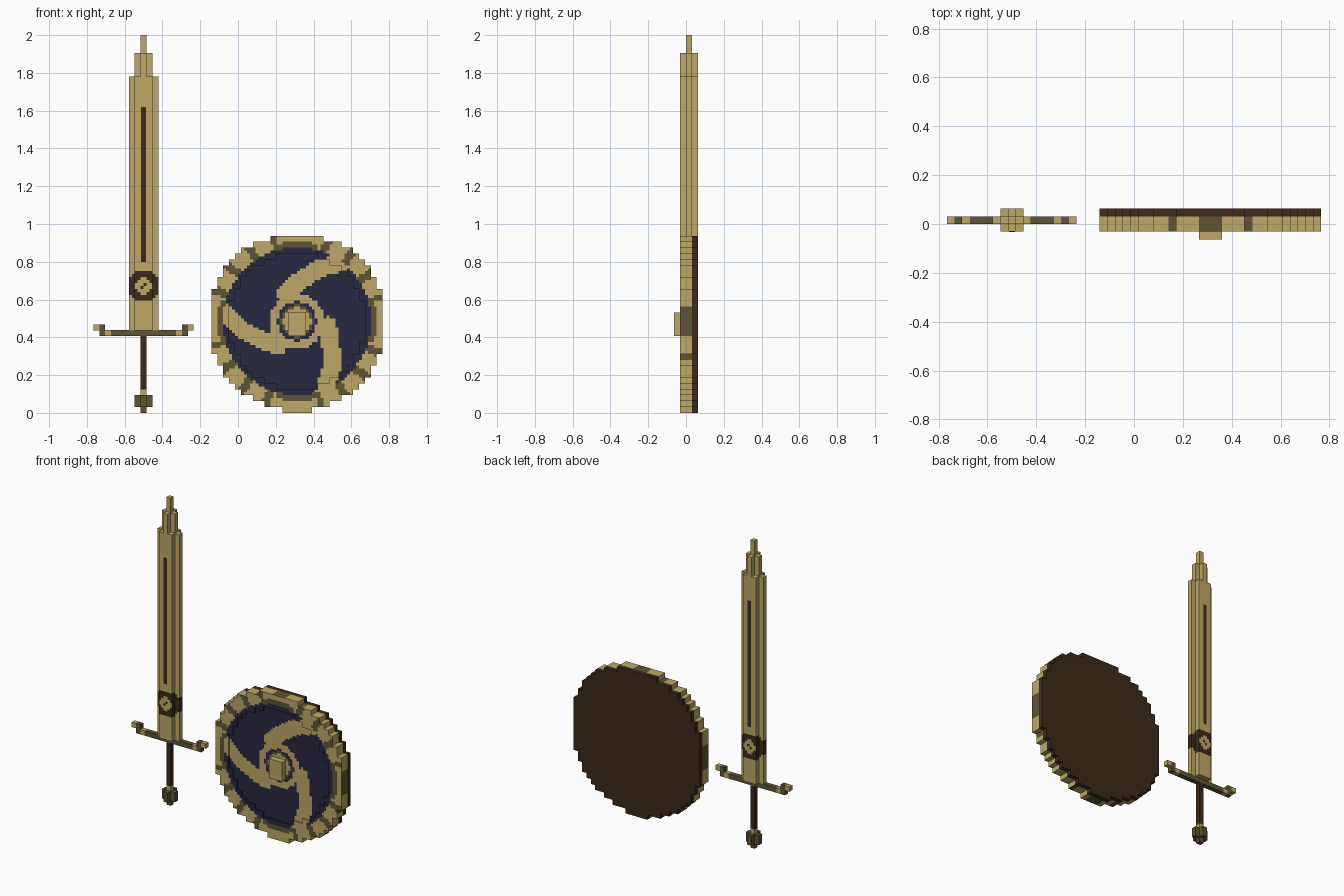
import bpy, bmesh, math

if "Cube" in bpy.data.objects:
    bpy.data.objects.remove(bpy.data.objects["Cube"])

V = 1 / 32          # block size
H = V / 2           # painted pixel size, two per block
TAN, OLIVE, BROWN, BLUE = range(4)


def material(name, rgb):
    m = bpy.data.materials.new(name)
    m.use_nodes = True
    m.diffuse_color = (*rgb, 1)
    m.node_tree.nodes["Principled BSDF"].inputs["Base Color"].default_value = (*rgb, 1)
    return m


MATS = [material("aged_brass", (0.51, 0.395, 0.135)),
        material("dark_olive", (0.11, 0.09, 0.033)),
        material("dark_brown", (0.045, 0.024, 0.011)),
        material("night_blue", (0.021, 0.021, 0.053))]


def blocks(name, x0, cells, colour, depth=V):
    """Skin a set of (i, layer, j) cells; colour(i, layer, j, normal) picks the material."""
    bm = bmesh.new()
    verts = {}

    def vert(p):
        if p not in verts:
            verts[p] = bm.verts.new((x0 + p[0] * H, p[1] * depth, p[2] * H))
        return verts[p]

    for c in sorted(cells):
        for axis in range(3):
            for side in (0, 1):
                n = [0, 0, 0]
                n[axis] = 2 * side - 1
                if tuple(a + b for a, b in zip(c, n)) in cells:
                    continue
                ring = []
                for s, t in ((0, 0), (1, 0), (1, 1), (0, 1)):
                    p = list(c)
                    p[axis] += side
                    p[(axis + 1) % 3] += s
                    p[(axis + 2) % 3] += t
                    ring.append(vert(tuple(p)))
                f = bm.faces.new(ring if side else ring[::-1])
                f.material_index = colour(*c, n)
    me = bpy.data.meshes.new(name)
    bm.to_mesh(me)
    bm.free()
    for m in MATS:
        me.materials.append(m)
    ob = bpy.data.objects.new(name, me)
    bpy.context.collection.objects.link(ob)


def col_of(i):
    return (i + 1) // 2      # block column of a pixel, 0 at the centre


def box(c0, c1, l0, l1, r0, r1):
    """Pixels filling block columns c0..c1, layers l0..l1 and rows r0..r1."""
    return {(i, l, j) for i in range(2 * c0 - 1, 2 * c1 + 1)
            for l in range(l0, l1 + 1) for j in range(2 * r0, 2 * r1 + 2)}


# ---------------- sword ----------------
SX = -0.5


def blade_colour(i, l, j, n):
    u, w = abs(i + 0.5) / 2, abs((j + 0.5) / 2 - 21.5)
    if w < 2.4 and u + w < 3.8:                      # badge near the guard
        gem = n[1] and u + w < 1.6
        pip = u + w < 0.6 and (i + j) % 2
        return TAN if gem and not pip else BROWN
    return TAN


blade = (box(-2, 2, 0, 0, 14, 56) | box(-1, 1, -1, 1, 14, 56)
         | box(-1, 1, 0, 0, 57, 60) | box(0, 0, -1, 1, 57, 60)
         | box(0, 0, 0, 0, 61, 63))
blocks("blade", SX, blade, blade_colour)

# thin dark stripe down each face of the blade
for name, y in (("front_stripe", -V), ("back_stripe", 2 * V)):
    bpy.ops.mesh.primitive_cube_add(size=1, location=(SX, y, 1.21))
    stripe = bpy.context.object
    stripe.name = name
    stripe.scale = (0.025, 0.002, 0.82)
    stripe.data.materials.append(MATS[BROWN])

guard = box(-7, 7, 0, 0, 13, 13) | box(-8, -7, 0, 0, 14, 14) | box(7, 8, 0, 0, 14, 14)
blocks("crossguard", SX, guard,
       lambda i, l, j, n: TAN if abs(col_of(i)) in (6, 8) else OLIVE)

blocks("grip", SX, box(0, 0, 0, 0, 4, 12), lambda *a: BROWN)

pommel = box(0, 0, 0, 0, 0, 3) | box(-1, 1, 0, 0, 1, 2) | box(0, 0, -1, 1, 1, 2)
blocks("pommel", SX, pommel, lambda i, l, j, n: TAN if j >= 6 else OLIVE)

# ---------------- shield ----------------
CX = 0.3125

# centre line of one swirl arm as (radius, angle), repeated three times
ARM = [(5.2, 112), (6.8, 87), (9.6, 68), (12.6, 52)]
SEGMENTS = []
for turn in (0, 120, 240):
    pts = [(r * math.cos(math.radians(a + turn)), r * math.sin(math.radians(a + turn)))
           for r, a in ARM]
    SEGMENTS += list(zip(pts, pts[1:]))


def near_arm(x, y):
    for (ax, ay), (bx, by) in SEGMENTS:
        dx, dy = bx - ax, by - ay
        t = max(0, min(1, ((x - ax) * dx + (y - ay) * dy) / (dx * dx + dy * dy)))
        if math.hypot(x - ax - t * dx, y - ay - t * dy) < 1.5:
            return True
    return False


def shield_colour(i, l, j, n):
    u, v = (i + 0.5) / 2, (j + 0.5) / 2 - 15.5
    r = math.hypot(u, v)
    c, d = col_of(i), j // 2 - 15
    if n[1] > 0 or l == 1:                           # back plate
        return BROWN
    if r > 12.5:                                     # rim with olive patches
        if n[2]:
            return OLIVE if abs(c) in (0, 1, 5) else TAN
        if n[0]:
            return OLIVE if abs(d) <= 2 or d == -6 else TAN
        if min(abs(c), abs(d)) <= 3:
            return OLIVE if r < 13.5 else TAN
        return OLIVE if int(math.degrees(math.atan2(v, u)) % 90 / 6) % 3 == 2 else TAN
    if r < 2.3:
        return TAN
    if r < 2.8:                                      # dark gap around the boss
        return OLIVE
    if r < 3.3:
        return BLUE
    if r < 4.6 or near_arm(u, v):
        return TAN
    return BLUE


# two-layer body with a raised rim, and a shallow painted face inside it
body, face = set(), set()
for i in range(-29, 29):
    for j in range(60):
        c, d = abs(col_of(i)), j // 2 - 15
        d2 = c * c + d * d
        if d == -15:
            inside = c <= 2
        elif d == 14:
            inside = c <= 4
        else:
            inside = d2 <= 225
        if inside:
            body |= {(i, 0, j), (i, 1, j)}
            if d2 > 132:
                body.add((i, -1, j))
            else:
                face.add((i, -1, j))
blocks("shield_body", CX, body, shield_colour)
blocks("shield_face", CX, face, shield_colour, depth=0.0225)
blocks("shield_boss", CX, box(-1, 1, -2, -1, 13, 16), lambda *a: TAN)
